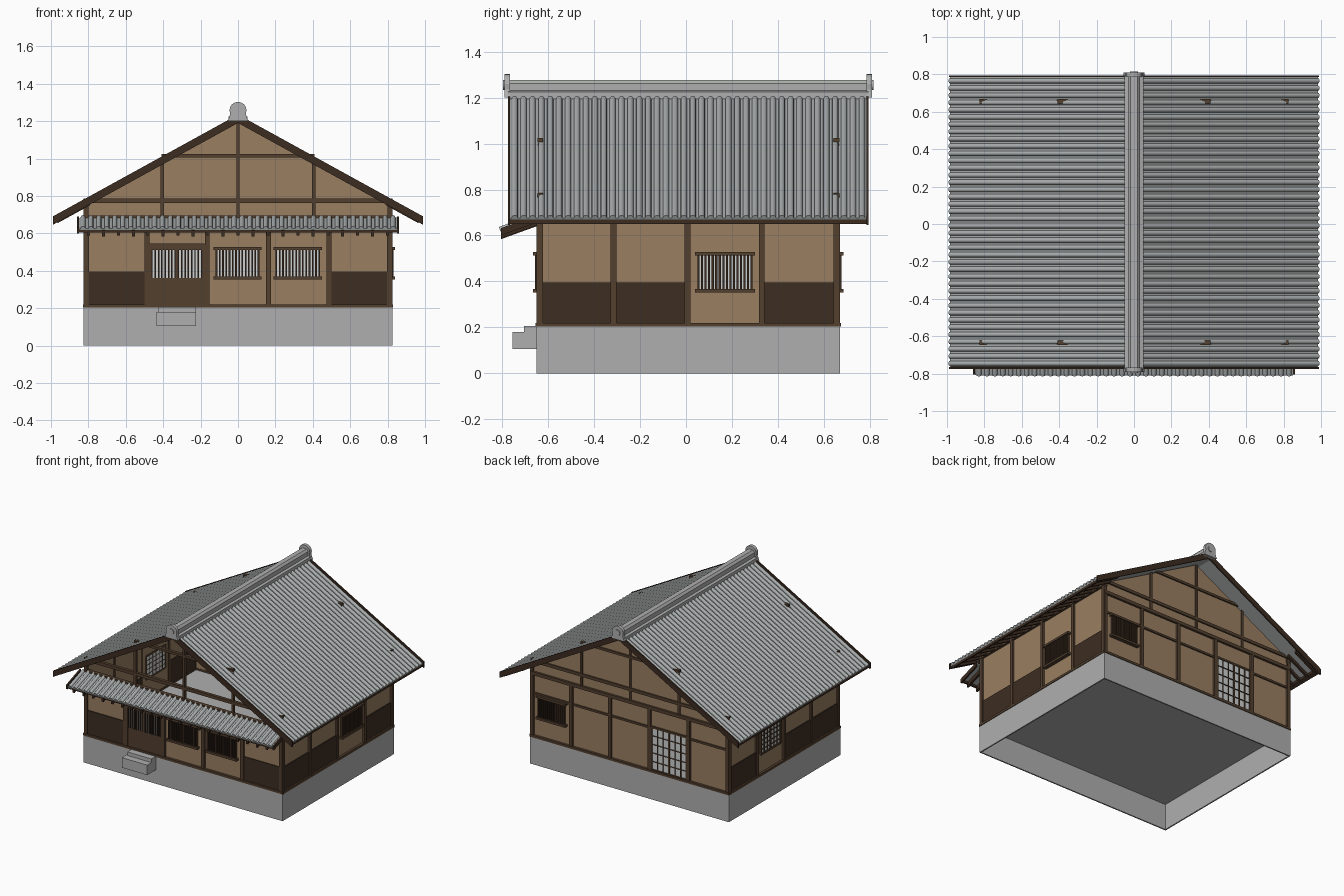
import bpy, bmesh, math
from mathutils import Matrix, Vector

if "Cube" in bpy.data.objects:
    bpy.data.objects.remove(bpy.data.objects["Cube"])


def material(name, rgb):
    m = bpy.data.materials.new(name)
    m.use_nodes = True
    m.diffuse_color = (*rgb, 1)
    m.node_tree.nodes["Principled BSDF"].inputs["Base Color"].default_value = (*rgb, 1)
    return m


PLASTER = material("tan plaster", (.32, .21, .12))
PANEL = material("dark boards", (.045, .026, .016))
TIMBER = material("brown timber", (.085, .05, .028))
EDGE = material("dark timber", (.045, .025, .015))
TILE = material("grey roof tile", (.40, .42, .42))
STONE = material("pale stone", (.42, .43, .42))
PAPER = material("white paper", (.62, .64, .64))

MID = .01            # house centre along y
SLOPE = .55
HALF = {"front": .655, "back": .655, "right": .82, "left": .82}
TURN = {"front": 0, "right": 90, "back": 180, "left": -90}
parts = {}


def part(name, mat):
    """Mesh under construction for one named part."""
    return parts.setdefault(name, (bmesh.new(), mat))[0]


def box(name, mat, x, y, z, frame=None):
    bm = part(name, mat)
    size = Matrix.Diagonal((x[1] - x[0], y[1] - y[0], z[1] - z[0], 1))
    place = Matrix.Translation((sum(x) / 2, sum(y) / 2, sum(z) / 2))
    bmesh.ops.create_cube(bm, size=1, matrix=(frame or Matrix()) @ place @ size)


def extrude(name, mat, points, step):
    """Closed outline of 3D points swept along a vector."""
    bm = part(name, mat)
    face = bm.faces.new([bm.verts.new(p) for p in points])
    out = bmesh.ops.extrude_face_region(bm, geom=[face])
    moved = [v for v in out["geom"] if isinstance(v, bmesh.types.BMVert)]
    bmesh.ops.translate(bm, verts=moved, vec=step)


def roof_z(x):
    return 1.235 - SLOPE * abs(x)


def barrel_tiles(name, start, across, down, count, radius):
    """Sheet of half-round tile rows: across the rows, then down the slope."""
    start, across, down = Vector(start), Vector(across), Vector(down)
    up = across.cross(down).normalized()
    up = up if up.z > 0 else -up
    unit, pitch = across.normalized(), across.length / count
    outline = [start - up * .008]
    for i in range(count):
        middle = (i + .5) * pitch
        for k in range(7):
            a = math.pi * (1 - k / 6)
            outline.append(start + unit * (middle + radius * math.cos(a))
                           + up * radius * math.sin(a))
    outline += [start + across, start + across - up * .008]
    extrude(name, TILE, outline, down)


# Hollow foundation, floor and entrance step
for s in (-1, 1):
    box("foundation", STONE, sorted((s * .825, s * .815)), (-.65, .67), (0, .205))
    box("foundation", STONE, (-.825, .825), sorted((MID + s * .66, MID + s * .65)), (0, .205))
box("floor", STONE, (-.82, .82), (-.645, .665), (.195, .207))
box("entrance_step", STONE, (-.435, -.225), (-.755, -.65), (.105, .18))
box("entrance_step", STONE, (-.425, -.225), (-.705, -.65), (.18, .207))


def frame_of(side):
    return (Matrix.Translation((0, MID, 0)) @ Matrix.Rotation(math.radians(TURN[side]), 4, "Z")
            @ Matrix.Translation((0, -HALF[side], 0)))


def lattice(side, u0, u1, z0, z1, bars=13):
    """Paper backing with a frame and close upright bars; y is depth inward."""
    f = frame_of(side)
    box(side + "_window_paper", PAPER, (u0, u1), (.006, .012), (z0, z1), f)
    step = (u1 - u0) / bars
    for i in range(bars + 1):
        u = u0 + i * step
        box(side + "_window_bars", EDGE, (u - .0045, u + .0045), (-.012, .005), (z0, z1), f)
    for z in (z0, z1):
        box(side + "_window_frame", TIMBER, (u0 - .015, u1 + .015), (-.02, .02), (z - .008, z + .008), f)


def shoji(side, u0, u1, z0, z1):
    """Paper screen with a thin timber grid."""
    f = frame_of(side)
    box(side + "_screen_paper", PAPER, (u0, u1), (.002, .02), (z0, z1), f)
    for i in range(7):
        u, w = u0 + (u1 - u0) * i / 6, .006 if i % 3 == 0 else .002
        box(side + "_screen_grid", TIMBER, (u - w, u + w), (-.005, .022), (z0, z1), f)
    for i in range(6):
        z, w = z0 + (z1 - z0) * i / 5, .007 if i in (0, 5) else .002
        box(side + "_screen_grid", TIMBER, (u0, u1), (-.005, .022), (z - w, z + w), f)


# Timber-framed walls, one bay at a time
def wall(side, posts, boarded, top):
    f = frame_of(side)
    for i, (a, b) in enumerate(zip(posts, posts[1:])):
        box(side + "_wall", PLASTER, (a, b), (.008, .018), (.21, top), f)
        if i in boarded:
            box(side + "_wall_boards", PANEL, (a, b), (.001, .02), (.21, .395), f)
    for u in posts:
        box(side + "_posts", TIMBER, (u - .0125, u + .0125), (-.006, .02), (.21, top), f)
    ends = (posts[0] - .014, posts[-1] + .014)
    box(side + "_sill", TIMBER, ends, (-.01, .022), (.203, .22), f)
    box(side + "_top_plate", TIMBER, ends, (-.008, .022), (top - .02, top + .005), f)


long_posts = [-.81, -.487, -.165, .163, .487, .81]
short_posts = [-.645, -.325, -.003, .32, .645]
wall("front", long_posts, (0, 4), .69)
wall("back", long_posts, (), .69)
wall("right", short_posts, (0, 1, 3), .75)
wall("left", short_posts[::-1] and [-u for u in reversed(short_posts)], (0, 2, 3), .75)

# Windows and doors
lattice("front", -.115, .11, .36, .52)
lattice("front", .205, .435, .36, .52)
lattice("right", .045, .275, .36, .52, 15)
lattice("back", -.755, -.54, .36, .52)
shoji("left", -.275, -.045, .36, .53)
shoji("back", .18, .472, .22, .54)
door = frame_of("front")
box("door_panel", TIMBER, (-.475, -.178), (-.002, .008), (.21, .36), door)
box("door_panel", TIMBER, (-.475, -.178), (-.006, .01), (.51, .545), door)
for u in (-.47, -.327, -.183):
    box("door_panel", TIMBER, (u - .009, u + .009), (-.004, .01), (.21, .54), door)
box("door_paper", PAPER, (-.475, -.178), (.004, .007), (.36, .51), door)
for i in range(16):
    u = -.46 + i * .0177
    box("door_bars", EDGE, (u - .004, u + .004), (-.006, .004), (.36, .51), door)
for a, b in ((1, 2), (2, 3), (4, 5)):
    box("back_rails", TIMBER, (long_posts[a - (a < 3)] * 1, long_posts[b]) if a == 1 else
        (-.165, .163) if a == 2 else (.487, .81), (-.002, .02), (.525, .54), frame_of("back"))

# Rear gable plaster; the front gable is open framing
extrude("back_gable", PLASTER, [(-.82, .647, .68), (.82, .647, .68), (.82, .647, .755),
        (0, .647, 1.2), (-.82, .647, .755)], Vector((0, .01, 0)))
for side in ("front", "back"):
    f = frame_of(side)
    name = side + "_gable_frame"
    box(name, TIMBER, (-.825, .825), (-.002, .022), (.762, .785), f)
    box(name, TIMBER, (-.41, .41), (-.002, .022), (1.006, 1.024), f)
    for u, top in ((-.405, 1.0), (0, 1.2), (.405, 1.0)):
        box(name, TIMBER, (u - .009, u + .009), (0, .02), (.69, top), f)

# Main roof: tile slopes, gable edge boards, eave boards and rafters
for s in (-1, 1):
    label = "left" if s > 0 else "right"
    barrel_tiles(label + "_roof_tiles", (0, -.765, roof_z(0) - .017), (0, 1.55, 0),
                 (s * .985, 0, -SLOPE * .985), 40, .0135)
    for y in (-.775, .785):
        edge = [(0, 0), (.99, 0), (.99, -.045), (0, -.045)]
        extrude("gable_edge_boards", EDGE, [(s * x, y, roof_z(x) + h) for x, h in edge],
                Vector((0, .01, 0)))
    eave = [(.955, -.026), (.98, -.026), (.98, -.045), (.955, -.045)]
    extrude("eave_boards", EDGE, [(s * x, -.765, roof_z(x) + h) for x, h in eave],
            Vector((0, 1.55, 0)))
    rafter = [(.79, -.025), (.965, -.025), (.965, -.05), (.79, -.05)]
    for i in range(20):
        extrude("rafters", EDGE, [(s * x, -.74 + i * .079, roof_z(x) + h) for x, h in rafter],
                Vector((0, .016, 0)))

# Ridge cap and end ornaments
cap = [(.05, 1.195), (.05, 1.225), (.032, 1.23), (.032, 1.262), (.018, 1.277)]
cap += [(-x, z) for x, z in reversed(cap)]
extrude("ridge_cap", STONE, [(x, -.775, z) for x, z in cap], Vector((0, 1.57, 0)))
for y, out in ((-.778, -1), (.798, 1)):
    base = [(-.055, 1.2), (.055, 1.2), (.042, 1.235), (.045, 1.26)]
    base += [(.045 * math.cos(a), 1.26 + .043 * math.sin(a))
             for a in (math.pi * k / 8 for k in range(1, 8))]
    base += [(-.045, 1.26), (-.042, 1.235)]
    extrude("ridge_ornaments", STONE, [(x, y - .012, z) for x, z in base], Vector((0, .024, 0)))
    spin = Matrix.Translation((0, y + out * .008, 1.255)) @ Matrix.Rotation(math.pi / 2, 4, "X")
    bmesh.ops.create_cone(part("ridge_ornaments", STONE), cap_ends=True, segments=16,
                          radius1=.022, radius2=.022, depth=.02, matrix=spin)

# Front awning
barrel_tiles("awning_tiles", (-.85, -.645, .685), (1.7, 0, 0), (0, -.165, -.06), 40, .013)
side_edge = [(-.645, .69), (-.805, .632), (-.805, .6), (-.645, .658)]
for x in (-.862, .85):
    extrude("awning_edge_boards", EDGE, [(x, y, z) for y, z in side_edge], Vector((.012, 0, 0)))
box("awning_fascia", EDGE, (-.85, .85), (-.802, -.79), (.605, .622))
for i in range(21):
    extrude("awning_rafters", EDGE, [(-.808 + i * .08, y, z - .012 - .004 * (i % 2))
            for y, z in side_edge], Vector((.016, 0, 0)))

# Turn every part into an object
for name, (bm, mat) in parts.items():
    bmesh.ops.recalc_face_normals(bm, faces=bm.faces)
    mesh = bpy.data.meshes.new(name)
    bm.to_mesh(mesh)
    bm.free()
    mesh.materials.append(mat)
    obj = bpy.data.objects.new(name, mesh)
    bpy.context.collection.objects.link(obj)
    if "tiles" in name:
        bpy.ops.object.select_all(action="DESELECT")
        obj.select_set(True)
        bpy.context.view_layer.objects.active = obj
        bpy.ops.object.shade_smooth_by_angle(angle=math.radians(35))
